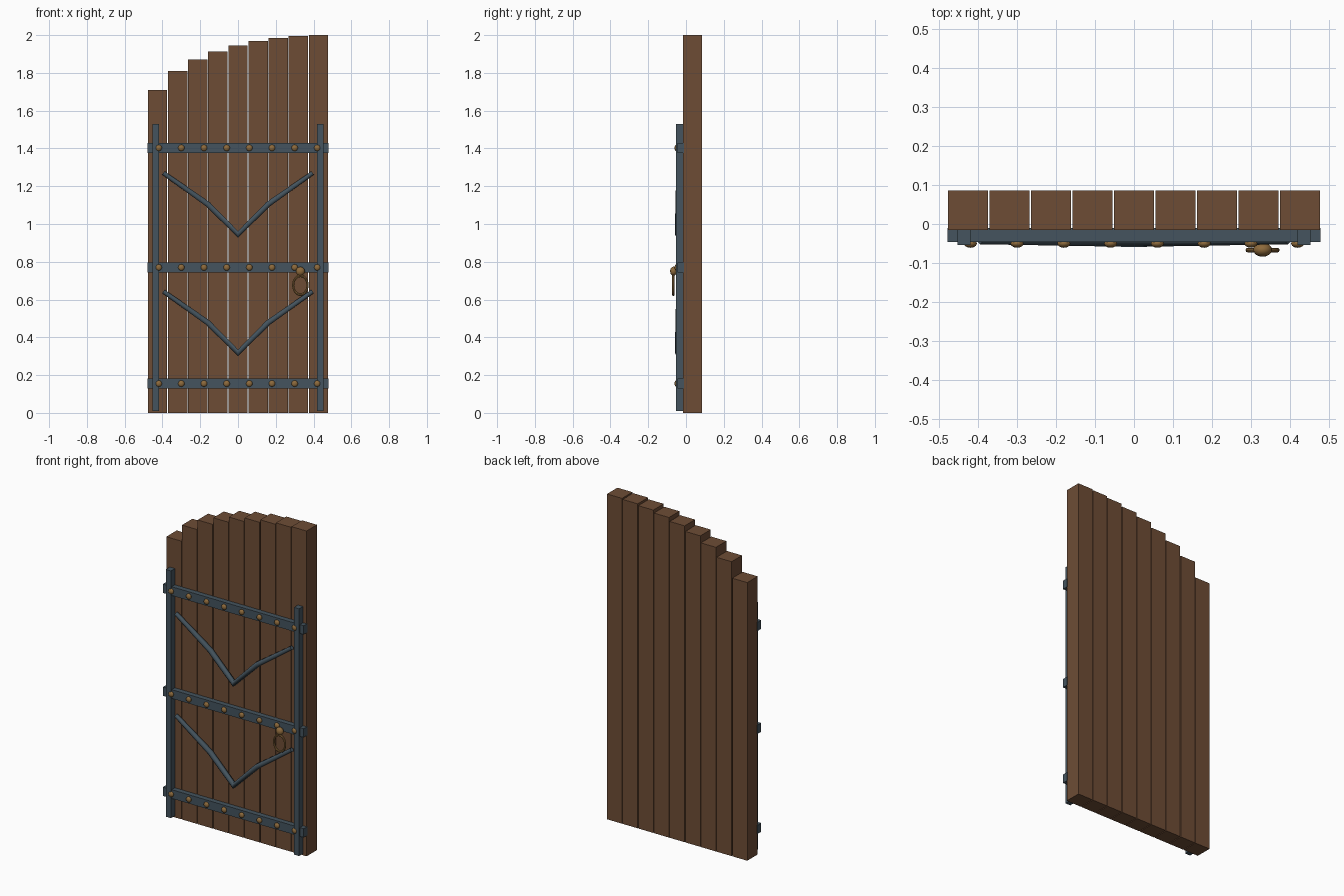
import bpy
import math
from mathutils import Vector

cube = bpy.data.objects.get("Cube")
if cube:
    bpy.data.objects.remove(cube, do_unlink=True)


def material(name, rgb):
    m = bpy.data.materials.new(name)
    m.use_nodes = True
    m.diffuse_color = (*rgb, 1)
    m.node_tree.nodes["Principled BSDF"].inputs["Base Color"].default_value = (*rgb, 1)
    return m


WOOD = material("brown wood", (0.155, 0.073, 0.036))
IRON = material("blue grey iron", (0.058, 0.088, 0.112))
BRASS = material("aged brass", (0.27, 0.145, 0.045))


def finish(name, mat, smooth=False):
    ob = bpy.context.object
    ob.name = name
    ob.data.materials.append(mat)
    if smooth:
        bpy.ops.object.shade_smooth_by_angle(angle=math.radians(40))
    return ob


def box(name, mat, x, y, z):
    """Box from (low, high) pairs on each axis."""
    spans = (x, y, z)
    bpy.ops.mesh.primitive_cube_add(size=1, location=[(a + b) / 2 for a, b in spans])
    bpy.context.object.scale = [b - a for a, b in spans]
    bpy.ops.object.transform_apply(location=False, rotation=False)
    return finish(name, mat)


def ball(name, centre, radii, segments=12, rings=8):
    bpy.ops.mesh.primitive_uv_sphere_add(segments=segments, ring_count=rings, radius=1, location=centre)
    bpy.context.object.scale = radii
    bpy.ops.object.transform_apply(location=False, rotation=False)
    return finish(name, BRASS, True)


# Planks, rising in an arc toward the left side
heights = (1.71, 1.81, 1.87, 1.912, 1.945, 1.968, 1.985, 1.995, 2.0)
for i, top in enumerate(heights):
    x = (i - 4) * 0.1065
    box(f"plank_{i + 1}", WOOD, (x - 0.051, x + 0.051), (-0.015, 0.086), (0, top))

# Cross straps with a row of rivets
for label, z in (("lower", 0.155), ("middle", 0.77), ("upper", 1.403)):
    box(f"{label}_strap", IRON, (-0.479, 0.479), (-0.046, -0.01), (z - 0.027, z + 0.027))
    for i in range(8):
        ball(f"{label}_rivet_{i + 1}", (-0.42 + 0.12 * i, -0.05, z), (0.017, 0.011, 0.017))

# Upright bars
for label, s in (("left", 1), ("right", -1)):
    box(f"{label}_upright", IRON, sorted((s * 0.419, s * 0.453)), (-0.054, -0.013), (0.01, 1.53))

# Bent V braces, thicker at the middle
for label, z in (("lower", 0.318), ("upper", 0.945)):
    curve = bpy.data.curves.new(f"{label}_brace", "CURVE")
    curve.dimensions = "3D"
    curve.bevel_depth = 0.02
    curve.bevel_resolution = 1
    curve.use_fill_caps = True
    path = ((-0.395, 0.325, 0.65), (-0.16, 0.16, 0.85), (0, 0, 1),
            (0.16, 0.16, 0.85), (0.395, 0.325, 0.65))
    spline = curve.splines.new("POLY")
    spline.points.add(len(path) - 1)
    for p, (x, dz, r) in zip(spline.points, path):
        p.co = (x, -0.039, z + dz, 1)
        p.radius = r
    curve.materials.append(IRON)
    brace = bpy.data.objects.new(f"{label}_brace", curve)
    bpy.context.collection.objects.link(brace)

# Pull handle: knob, stem and hanging ring
ball("handle_knob", Vector((0.33, -0.066, 0.75)), (0.024, 0.018, 0.024), 16, 10)
bpy.ops.mesh.primitive_cylinder_add(vertices=12, radius=0.012, depth=0.05,
                                    location=(0.33, -0.04, 0.75), rotation=(math.pi / 2, 0, 0))
finish("handle_stem", BRASS, True)
bpy.ops.mesh.primitive_torus_add(major_radius=0.04, minor_radius=0.006, major_segments=24,
                                 minor_segments=8, location=(0.33, -0.067, 0.676),
                                 rotation=(math.pi / 2, 0, 0))
bpy.context.object.scale = (0.95, 1.25, 1)
finish("handle_ring", BRASS, True)
